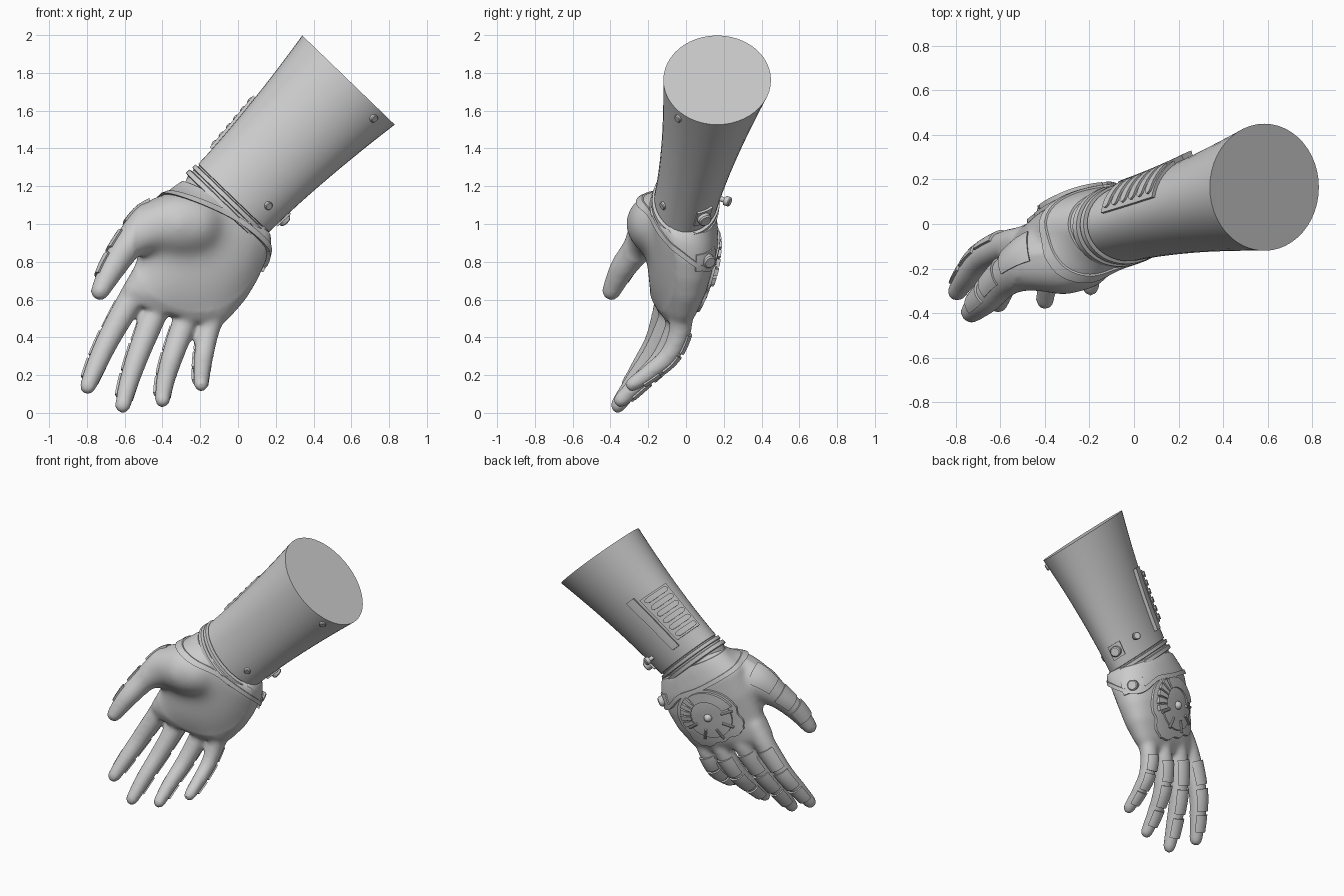
import bpy, bmesh, math
from mathutils import Vector
from mathutils.bvhtree import BVHTree

if "Cube" in bpy.data.objects:
    bpy.data.objects.remove(bpy.data.objects["Cube"])

V = Vector
rad = math.radians
TAU = math.tau


def finish(name, bm):
    bmesh.ops.remove_doubles(bm, verts=bm.verts, dist=1e-5)
    bmesh.ops.recalc_face_normals(bm, faces=bm.faces)
    me = bpy.data.meshes.new(name)
    bm.to_mesh(me)
    bm.free()
    ob = bpy.data.objects.new(name, me)
    bpy.context.collection.objects.link(ob)
    bpy.ops.object.select_all(action='DESELECT')
    ob.select_set(True)
    bpy.context.view_layer.objects.active = ob
    bpy.ops.object.shade_smooth_by_angle(angle=rad(32))
    return ob


def loft(bm, rows):  # closed tube through rings of points, capped
    vs = [[bm.verts.new(p) for p in r] for r in rows]
    n = len(vs[0])
    for a, b in zip(vs, vs[1:]):
        for i in range(n):
            bm.faces.new((a[i], a[(i + 1) % n], b[(i + 1) % n], b[i]))
    bm.faces.new(vs[0][::-1])
    bm.faces.new(vs[-1])


def patch(name, f, us, vs, h0=-.02, h1=.015, nu=8, nv=5, wrap=False):  # raised slab on f(u, v, height)
    bm = bmesh.new()
    g = []
    for h in (h0, h1):
        g.append([[bm.verts.new(f(us[0] + (us[1] - us[0]) * i / nu, vs[0] + (vs[1] - vs[0]) * j / nv, h))
                   for j in range(nv + 1)] for i in range(nu + 1)])
    lo, hi = g
    for i in range(nu):
        for j in range(nv):
            for k in g:
                bm.faces.new((k[i][j], k[i + 1][j], k[i + 1][j + 1], k[i][j + 1]))
        for j in (0, nv):
            bm.faces.new((lo[i][j], lo[i + 1][j], hi[i + 1][j], hi[i][j]))
    if not wrap:
        for i in (0, nu):
            for j in range(nv):
                bm.faces.new((lo[i][j], lo[i][j + 1], hi[i][j + 1], hi[i][j]))
    return finish(name, bm)


def rod(name, p, q, r, n=16):
    d = (q - p).normalized()
    a = d.orthogonal().normalized()
    b = d.cross(a)
    bm = bmesh.new()
    loft(bm, [[c + (a * math.cos(TAU * i / n) + b * math.sin(TAU * i / n)) * k for i in range(n)]
              for c, k in ((p, r), (q - d * r * .2, r), (q, r * .8))])
    return finish(name, bm)


# forearm sleeve with wrist rings
A0, A1 = V((-.035, 0, 1.125)), V((.585, .165, 1.762))
AU, AV = V((-.72, 0, .694)), V((0, 1, 0))


def arm(t, th, h):
    k = max(t, 0)
    a, b = .26 + .08 * k ** 1.6 + h, .17 + .115 * k ** 1.5 + h
    return A0 + (A1 - A0) * t + AU * a * math.cos(th) + AV * b * math.sin(th)


prof = [(-.12, -.02), (-.075, -.005), (-.07, .014), (-.042, .014), (-.037, -.004), (-.025, -.004),
        (-.02, .01), (.004, .01), (.008, -.01), (.016, -.01), (.02, 0)]
prof += [(.02 + .98 * i / 12, 0) for i in range(1, 13)]
bm = bmesh.new()
loft(bm, [[arm(t, TAU * i / 48, h) for i in range(48)] for t, h in prof])
finish("forearm_sleeve", bm)

# hand frame: D towards fingers, W towards little finger, N out of the back of the hand
D = V((-.46, -.08, -.89)).normalized()
W = V((.88, .17, -.44))
W = (W - D * W.dot(D)).normalized()
N = W.cross(D).normalized()


def curve(pts):
    pts = [V(p) for p in pts]
    n = len(pts)

    def f(s):
        x = s * (n - 1)
        i = max(0, min(int(x), n - 2))
        k = x - i
        a, b, c, d = (pts[max(0, min(n - 1, i + j))] for j in (-1, 0, 1, 2))
        return (b * 2 + (c - a) * k + (a * 2 - b * 5 + c * 4 - d) * k * k + (b * 3 - a - c * 3 + d) * k ** 3) / 2
    return f


def digit(f, back):
    def g(s, phi, h, ahead=0, shrink=1):
        p = f(s)
        T = (f(min(s + .02, 1)) - f(max(s - .02, 0))).to_3d().normalized()
        B = (back - T * back.dot(T)).normalized()
        r = p.w
        return p.to_3d() + T * r * ahead + (B * math.cos(phi) + T.cross(B) * math.sin(phi)) * (r * shrink + h)
    return g


# x, y, z, radius along each digit
digits = {
    "index_finger": [(-.50, -.08, .72, .07), (-.58, -.10, .58, .07), (-.685, -.155, .39, .062), (-.75, -.235, .25, .055), (-.795, -.305, .14, .045)],
    "middle_finger": [(-.37, -.05, .68, .07), (-.44, -.07, .53, .07), (-.52, -.16, .33, .062), (-.575, -.27, .17, .054), (-.61, -.36, .04, .044)],
    "ring_finger": [(-.23, -.03, .62, .066), (-.29, -.045, .46, .066), (-.35, -.125, .29, .059), (-.385, -.245, .165, .051), (-.40, -.345, .068, .043)],
    "little_finger": [(-.10, -.02, .58, .06), (-.155, -.03, .44, .06), (-.18, -.085, .31, .054), (-.19, -.185, .22, .048), (-.195, -.285, .15, .041)],
    "thumb": [(-.33, -.155, 1.0, .18), (-.46, -.18, .98, .135), (-.585, -.25, .88, .085), (-.665, -.335, .765, .07), (-.73, -.395, .645, .052)],
}
surfs = {}
bm = bmesh.new()
for name, pts in digits.items():
    g = surfs[name] = digit(curve(pts), V((-.62, .45, .6)) if name == "thumb" else N)
    steps = [(0, -math.sin(rad(a)), math.cos(rad(a))) for a in (85, 70, 50, 25)]
    steps += [(i / 24, 0, 1) for i in range(25)]
    steps += [(1, math.sin(rad(a)), math.cos(rad(a))) for a in (25, 50, 70, 85)]
    loft(bm, [[g(s, TAU * i / 20, 0, k, w) for i in range(20)] for s, k, w in steps])

# thumb pad of the palm
bmesh.ops.translate(bm, vec=(-.24, -.14, 1.0), verts=bmesh.ops.create_uvsphere(
    bm, u_segments=24, v_segments=16, radius=.17)["verts"])

# palm sections: thumb-side edge, little-side edge, half thickness
palm = [((-.21, -.02, 1.27), (.16, 0, .96), .155), ((-.29, -.03, 1.22), (.165, .01, .89), .165),
        ((-.42, -.06, 1.13), (.145, .03, .80), .17), ((-.49, -.09, .97), (.10, .03, .70), .16),
        ((-.545, -.12, .78), (.04, .02, .60), .135), ((-.61, -.13, .66), (-.045, -.005, .50), .102),
        ((-.62, -.13, .59), (-.105, -.02, .45), .062)]
rows = []
for l, r, h in palm:
    l, r = V(l), V(r)
    row = []
    for i in range(32):
        c, s = math.cos(TAU * i / 32), math.sin(TAU * i / 32)
        c, s = (math.copysign(abs(x) ** .85, x) for x in (c, s))
        row.append((l + r) / 2 + (r - l) / 2 * c + N * h * s)
    rows.append(row)
loft(bm, rows)
hand = finish("gloved_hand", bm)
m = hand.modifiers.new("Blend", 'REMESH')
m.mode, m.voxel_size, m.use_smooth_shade = 'VOXEL', .013, True
m = hand.modifiers.new("Soften", 'SMOOTH')
m.factor, m.iterations = .5, 18
dg = bpy.context.evaluated_depsgraph_get()
me = bpy.data.meshes.new_from_object(hand.evaluated_get(dg))
hand.modifiers.clear()
hand.data = me
# melt the thumb base and palm pads together
bm = bmesh.new()
bm.from_mesh(me)
soft = [v for v in bm.verts if (v.co - V((-.2, -.2, .9))).length < .37 and v.normal.dot(N) < .2]
for i in range(90):
    bmesh.ops.smooth_vert(bm, verts=soft, factor=.5, use_axis_x=True, use_axis_y=True, use_axis_z=True)
bm.to_mesh(me)
bm.free()
tree = BVHTree.FromPolygons([v.co for v in me.vertices], [p.vertices[:] for p in me.polygons])

# surface maps on the hand: polar around the back dial, and rings around the wrist
C, W0 = V((-.265, .1, .785)), V((-.05, -.01, 1.09))


def cast(o, d, h):
    hit = tree.ray_cast(o, d)[0]
    return (hit if hit else o + d * .4) - d * h


def back(a, r, h):
    return cast(C + (W * math.cos(a) + D * math.sin(a)) * r + N * .4, -N, h)


def ring(a, s, h):
    d = W * math.cos(a) + N * math.sin(a)
    return cast(W0 + D * s + d * .45, -d, h)


def cuff_len(a):
    x = (a - rad(20) + math.pi) % TAU - math.pi
    return .115 + .055 * math.sin(a) + .1 * math.exp(-(x / rad(28)) ** 2)


# wrist cuff and its rolled lip
patch("hand_cuff", lambda a, k, h: ring(a, -.01 + (cuff_len(a) + .01) * k, h), (0, TAU), (0, 1), -.02, .012, 72, 6, True)
patch("cuff_lip", lambda a, k, h: ring(a, cuff_len(a) - .03 + .03 * k, h), (0, TAU), (0, 1), -.02, .022, 72, 2, True)


# dial assembly on the back of the hand
def cover(a, k, h):
    c, s = math.cos(a), math.sin(a)
    r = .205
    if s > 0:
        r = .2 / max(abs(c), s) ** .6 + .008 * math.cos(12 * a)
    if c > 0:
        r *= 1 + .15 * c
    return back(a, r * k, h)


patch("back_cover", cover, (0, TAU), (0, 1), -.02, .016, 72, 8, True)
patch("dial_disc", back, (0, TAU), (0, .16), -.01, .026, 48, 6, True)
patch("dial_arc", back, (rad(185), rad(288)), (.12, .19), -.01, .036, 20, 3)
for i in range(5):
    a = rad(294 + i * 15)
    patch("dial_block", back, (a, a + rad(11)), (.12, .2), -.01, .036, 2, 3)
for deg in (10, 50, 95, 135, 175):
    rod("dial_spoke", back(rad(deg), .10, .03), back(rad(deg), .18, .028), .009, 10)
bm = bmesh.new()
bmesh.ops.create_uvsphere(bm, u_segments=20, v_segments=12, radius=.028)
bmesh.ops.translate(bm, verts=bm.verts, vec=back(0, 0, .028))
finish("dial_stud", bm)

# armour plates on the digits
for name, g in surfs.items():
    if name == "thumb":
        spans = [(.2, .38, .6), (.46, .62, .9), (.68, .86, 1)]
    else:
        spans = [(.27, .44, 1), (.47, .66, 1.1), (.7, .88, 1.15)]
    for a, b, w in spans:
        patch(name + "_plate", g, (a, b), (-w, w), -.02, .008, 6, 10)

# vent panel and side strip on the forearm
patch("vent_panel", arm, (.14, .54), (rad(8), rad(57)), -.01, .018, 6, 10)
for i in range(6):
    def slot(k, th, h, t=.175 + i * .066):
        e = abs((th - rad(33)) / rad(20))
        return arm(t + k * .021 * math.sqrt(max(1.03 - e ** 8, 0)), th, h)
    patch("vent_slat", slot, (-1, 1), (rad(13), rad(53)), 0, .03, 2, 20)
patch("vent_strip", arm, (.1, .58), (rad(61), rad(73)), -.01, .024, 8, 3)


# buttons and screws
def arm_stud(name, t, deg, r, h):
    rod(name, arm(t, rad(deg), -.02), arm(t, rad(deg), h), r)


patch("arm_button_base", arm, (.08, .19), (rad(145), rad(171)), -.01, .014, 3, 5)
arm_stud("arm_button", .135, 158, .036, .045)
arm_stud("arm_peg_stem", .15, 118, .014, .05)
rod("arm_peg_head", arm(.15, rad(118), .03), arm(.15, rad(118), .06), .026)
arm_stud("wrist_screw", .13, -127, .022, .014)
arm_stud("elbow_screw", .94, -135, .022, .014)
patch("cuff_button_base", ring, (rad(4), rad(32)), (.125, .215), -.01, .02, 5, 3)
rod("cuff_button", ring(rad(18), .17, 0), ring(rad(18), .17, .04), .036)
